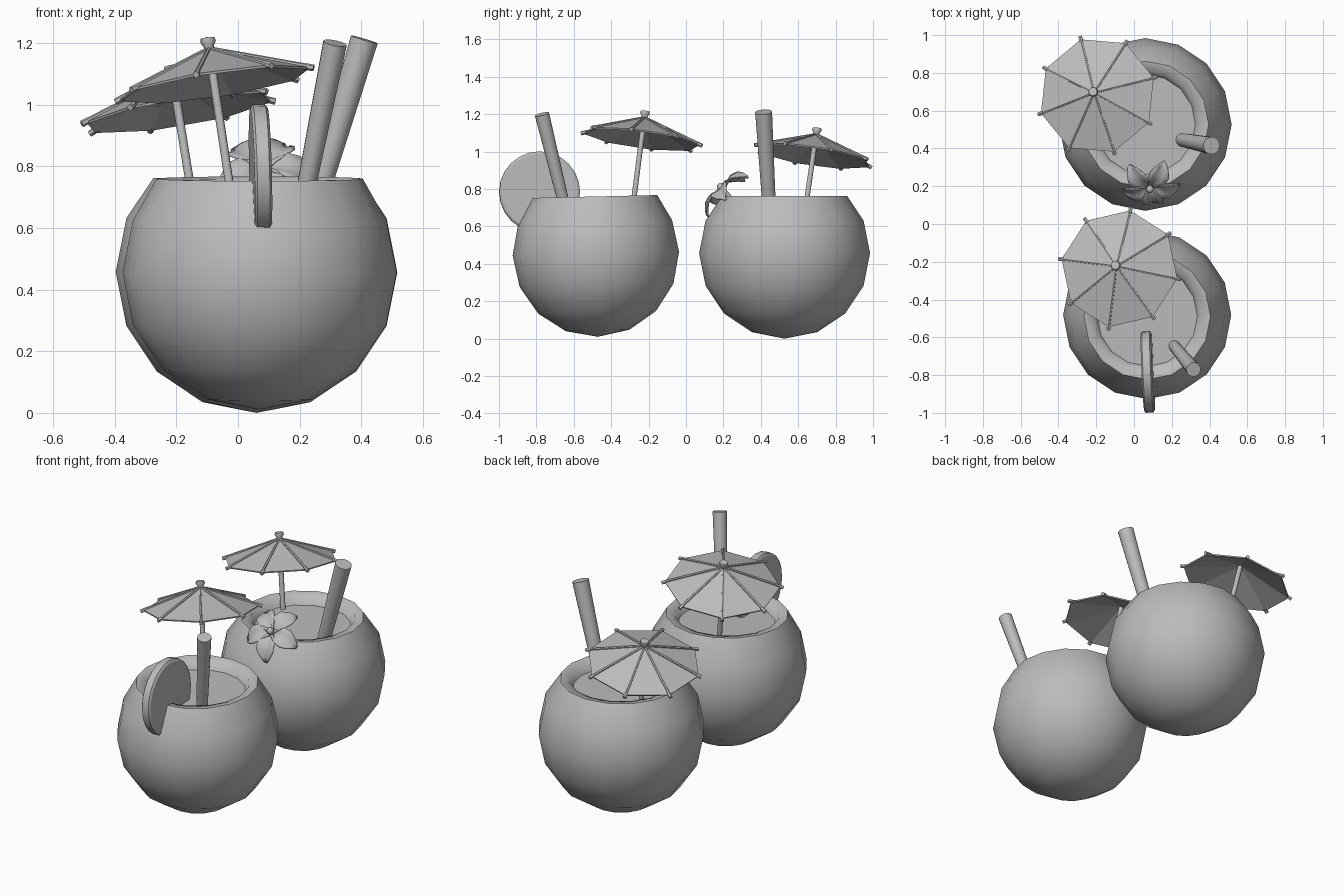
import bpy, bmesh, math
from mathutils import Vector, Matrix

if "Cube" in bpy.data.objects:
    bpy.data.objects.remove(bpy.data.objects["Cube"])

grey = bpy.data.materials.new("plain grey")
grey.diffuse_color = (0.5, 0.5, 0.5, 1)
grey.use_nodes = True
grey.node_tree.nodes["Principled BSDF"].inputs["Base Color"].default_value = grey.diffuse_color


def finish(bm, name, smooth=None, matrix=None):
    """Turn a bmesh into a named object with optional smoothing by angle."""
    bmesh.ops.recalc_face_normals(bm, faces=bm.faces)
    me = bpy.data.meshes.new(name)
    bm.to_mesh(me)
    bm.free()
    me.materials.append(grey)
    ob = bpy.data.objects.new(name, me)
    bpy.context.collection.objects.link(ob)
    if matrix:
        ob.matrix_world = matrix
    if smooth:
        bpy.ops.object.select_all(action='DESELECT')
        ob.select_set(True)
        bpy.context.view_layer.objects.active = ob
        bpy.ops.object.shade_smooth_by_angle(angle=math.radians(smooth))
    return ob


def rod(bm, a, b, r1, r2, seg):
    """Tapered closed rod from a to b."""
    a, b = Vector(a), Vector(b)
    d = b - a
    m = Matrix.Translation((a + b) / 2) @ d.to_track_quat('Z', 'Y').to_matrix().to_4x4()
    bmesh.ops.create_cone(bm, cap_ends=True, segments=seg, radius1=r1,
                          radius2=r2, depth=d.length, matrix=m)


def lathe(bm, profile, seg):
    """Rings of (radius, z) joined by quads; radius 0 gives a pole."""
    rings = []
    for r, z in profile:
        n = seg if r > 0 else 1
        rings.append([bm.verts.new((r * math.cos(2 * math.pi * i / seg),
                                    r * math.sin(2 * math.pi * i / seg), z)) for i in range(n)])
    for p, q in zip(rings, rings[1:]):
        for i in range(seg):
            j = (i + 1) % seg
            f = [p[i % len(p)], p[j % len(p)], q[j % len(q)], q[i % len(q)]]
            bm.faces.new(list(dict.fromkeys(f)))


def coconut(tag, centre, r, tilt):
    # shell: sphere rings up to the cut, then the rim and inner wall
    m = Matrix.Translation(centre) @ Matrix.Rotation(math.radians(tilt), 4, 'X')
    prof = [(0, -r)]
    for k in range(-3, 2):
        a = math.radians(22.5 * k)
        prof.append((r * math.cos(a), r * math.sin(a)))
    prof += [(0.335, 0.305), (0.285, 0.297), (0.262, 0.24)]
    bm = bmesh.new()
    lathe(bm, prof, 16)
    finish(bm, tag + "_shell", 60, m)
    # drink surface
    bm = bmesh.new()
    bmesh.ops.create_circle(bm, cap_ends=True, segments=16, radius=0.265,
                            matrix=Matrix.Translation((0, 0, 0.25)))
    finish(bm, tag + "_drink", None, m)


def straw(tag, a, b, r1, r2):
    a, b = Vector(a), Vector(b)
    bm = bmesh.new()
    rod(bm, a - (b - a) * 0.15, b, r1, r2, 16)
    finish(bm, tag + "_straw", 40)


def umbrella(tag, rim_centre, axis, turn, pole_len):
    """Canopy rim lies on local z = 0, apex above it."""
    m = Matrix.Translation(rim_centre) @ Vector(axis).to_track_quat('Z', 'Y').to_matrix().to_4x4()
    # undo the roll so that ribs keep their heading
    x = m.to_3x3() @ Vector((1, 0, 0))
    m = m @ Matrix.Rotation(math.radians(turn) - math.atan2(x.y, x.x), 4, 'Z')
    rad, h = 0.315, 0.115
    bm = bmesh.new()
    lathe(bm, [(rad, 0), (0, h)], 8)
    ob = finish(bm, tag + "_canopy", None, m)
    sol = ob.modifiers.new("thickness", 'SOLIDIFY')
    sol.thickness = 0.008
    # ribs with small end caps
    bm = bmesh.new()
    for i in range(8):
        a = math.pi * i / 4
        d = Vector((math.cos(a), math.sin(a), 0))
        rod(bm, (0, 0, h), d * rad + Vector((0, 0, 0.002)), 0.007, 0.008, 6)
        rod(bm, d * (rad - 0.012) + Vector((0, 0, 0.004)),
            d * (rad + 0.016) + Vector((0, 0, -0.006)), 0.011, 0.011, 6)
    finish(bm, tag + "_ribs", 50, m)
    # knob on the tip
    bm = bmesh.new()
    lathe(bm, [(0, h - 0.01), (0.016, h - 0.01), (0.017, h + 0.008), (0.026, h + 0.022),
               (0.023, h + 0.034), (0, h + 0.038)], 10)
    finish(bm, tag + "_knob", 50, m)
    # pole
    bm = bmesh.new()
    rod(bm, (0, 0, -pole_len), (0, 0, h), 0.014, 0.014, 10)
    finish(bm, tag + "_pole", 50, m)


# front drink
coconut("front", (0.07, -0.482, 0.455), 0.445, 1.3)
straw("front", (0.225, -0.66, 0.75), (0.315, -0.77, 1.20), 0.03, 0.039)
umbrella("front", (-0.077, -0.237, 1.07), (-0.15, 0.13, 1), -10, 0.37)

# back drink
coconut("back", (0.06, 0.527, 0.457), 0.457, 0)
straw("back", (0.272, 0.442, 0.75), (0.41, 0.415, 1.212), 0.036, 0.046)
umbrella("back", (-0.194, 0.68, 0.98), (-0.162, 0.145, 1), 17, 0.28)

# fruit slice pushed over the front rim
bm = bmesh.new()
s, t = 0.216, 0.028
lathe(bm, [(0, -t), (s - 0.012, -t), (s, -t + 0.008), (s, t - 0.008), (s - 0.012, t), (0, t)], 24)
finish(bm, "fruit_slice", 30, Matrix.Translation((0.073, -0.783, 0.785))
       @ Matrix.Rotation(math.radians(2.5), 4, 'Z')
       @ Matrix.Rotation(math.radians(-1.5), 4, 'Y')
       @ Matrix.Rotation(math.pi / 2, 4, 'Y'))

# flower: five cupped petals on a plane leaning towards the front
flower = (Matrix.Translation((0.085, 0.205, 0.79))
          @ Matrix.Rotation(math.radians(44), 4, 'X'))
outline = [(0.0, 0.012), (0.03, 0.028), (0.07, 0.05), (0.11, 0.054), (0.14, 0.036), (0.162, 0.008)]
bm = bmesh.new()
for k in range(5):
    turn = Matrix.Rotation(math.radians(62 + 72 * k), 4, 'Z')
    rows = []
    for u, w in outline:
        lift = 0.03 * math.sin(math.pi * u / 0.17) - 0.05 * (u / 0.17) ** 3
        rows.append([bm.verts.new(turn @ Vector((u, w * c, lift + 0.014 * c * c)))
                     for c in (-1, -0.5, 0, 0.5, 1)])
    for p, q in zip(rows, rows[1:]):
        for i in range(4):
            bm.faces.new((p[i], p[i + 1], q[i + 1], q[i]))
petals = finish(bm, "flower_petals", 60, flower)
petals.modifiers.new("thickness", 'SOLIDIFY').thickness = 0.006

# flower centre and short stem
bm = bmesh.new()
bmesh.ops.create_uvsphere(bm, u_segments=10, v_segments=6, radius=0.02,
                          matrix=Matrix.Translation((0, 0, 0.03)))
rod(bm, (0, 0, -0.05), (0, 0, 0.03), 0.01, 0.012, 8)
finish(bm, "flower_centre", 60, flower)
